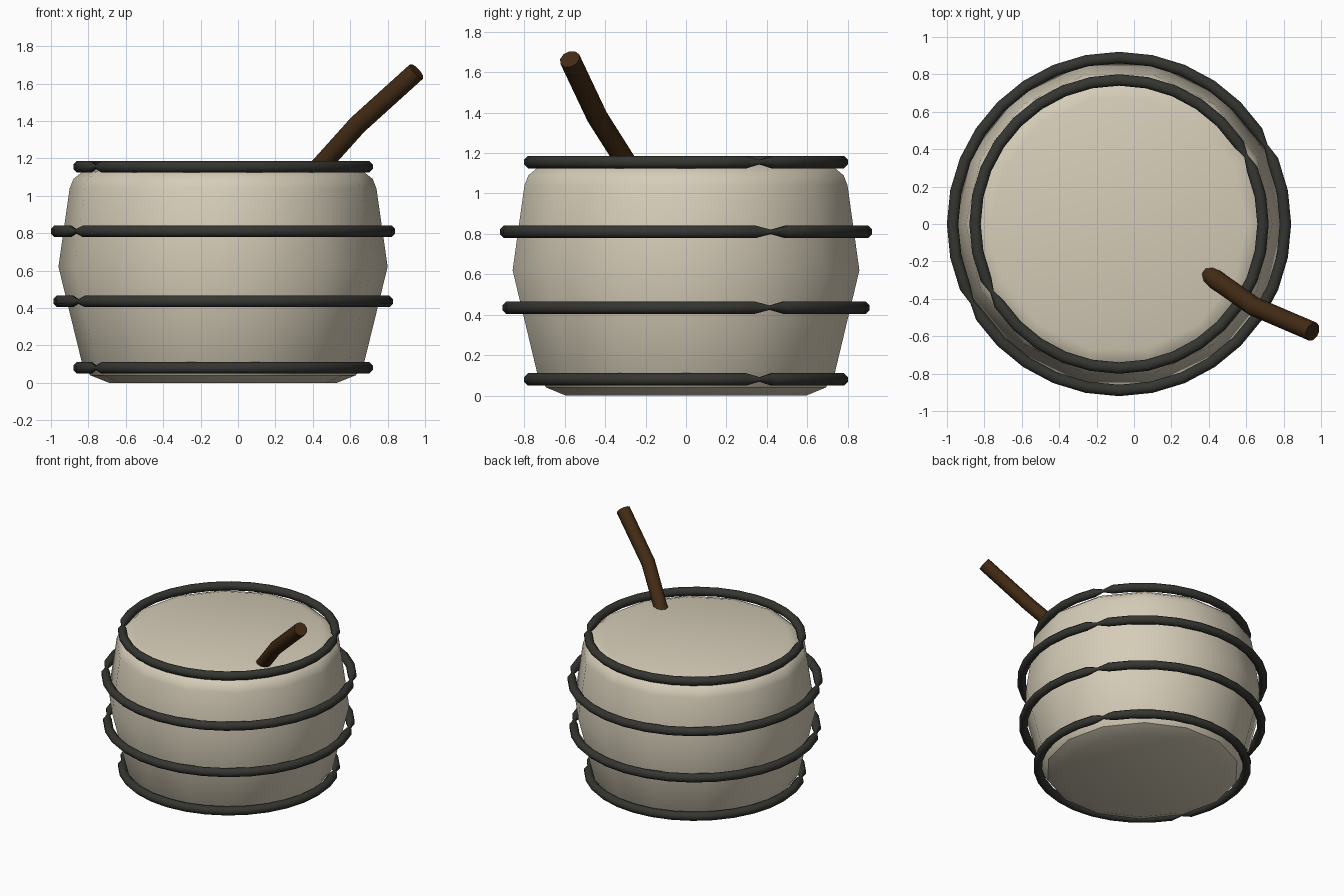
import bpy, bmesh
from math import pi, sin, cos, radians
from mathutils import Vector

cube = bpy.data.objects.get("Cube")
if cube:
    bpy.data.objects.remove(cube, do_unlink=True)

CX = -0.08  # barrel axis


def material(name, rgb):
    m = bpy.data.materials.new(name)
    m.use_nodes = True
    m.diffuse_color = (*rgb, 1)
    m.node_tree.nodes["Principled BSDF"].inputs["Base Color"].default_value = (*rgb, 1)
    return m


cream = material("cream wood", (0.67, 0.61, 0.48))
iron = material("dark iron", (0.035, 0.036, 0.03))
brown = material("dark brown wood", (0.055, 0.024, 0.007))


def loft(name, sections, mat, closed=False, smooth=40):
    """Skin a list of equal-sized point loops; cap the ends unless closed."""
    bm = bmesh.new()
    loops = [[bm.verts.new(p) for p in s] for s in sections]
    pairs = list(zip(loops, loops[1:]))
    if closed:
        pairs.append((loops[-1], loops[0]))
    else:
        bm.faces.new(loops[0])
        bm.faces.new(loops[-1])
    for a, b in pairs:
        for i in range(len(a)):
            j = (i + 1) % len(a)
            bm.faces.new((a[i], a[j], b[j], b[i]))
    bmesh.ops.recalc_face_normals(bm, faces=bm.faces)
    me = bpy.data.meshes.new(name)
    bm.to_mesh(me)
    bm.free()
    me.materials.append(mat)
    ob = bpy.data.objects.new(name, me)
    bpy.context.collection.objects.link(ob)
    bpy.ops.object.select_all(action="DESELECT")
    ob.select_set(True)
    bpy.context.view_layer.objects.active = ob
    bpy.ops.object.shade_smooth_by_angle(angle=radians(smooth))
    return ob


# Barrel body: fourteen-sided bulging profile
profile = [(0.61, 0), (0.71, 0.04), (0.755, 0.11), (0.88, 0.62),
           (0.82, 1.04), (0.80, 1.09), (0.75, 1.13), (0.685, 1.15)]
SIDES = 14
loft("barrel_body",
     [[(CX + r * cos(2 * pi * i / SIDES), r * sin(2 * pi * i / SIDES), z)
       for i in range(SIDES)] for r, z in profile], cream, smooth=30)


# Iron hoops: tubes pinched at two opposite places
def hoop(name, z, radius, tube=0.033, steps=32, sides=8):
    stations = [(k, 1.0) for k in range(steps)]
    stations += [(2.5, 0.35), (2.5 + steps / 2, 0.35)]
    sections = []
    for k, scale in sorted(stations):
        a = 2 * pi * k / steps
        ring = []
        for i in range(sides):
            b = 2 * pi * (i + 0.5) / sides
            r = radius + tube * scale * cos(b)
            ring.append((CX + r * cos(a), r * sin(a), z + tube * scale * sin(b)))
        sections.append(ring)
    loft(name, sections, iron, closed=True, smooth=60)


hoop("top_hoop", 1.155, 0.77)
hoop("upper_hoop", 0.81, 0.89)
hoop("lower_hoop", 0.435, 0.877)
hoop("bottom_hoop", 0.08, 0.77)

# Bent stick rising out of the lid
path = [Vector(p) for p in ((0.37, -0.25, 1.08), (0.64, -0.44, 1.38), (0.955, -0.575, 1.665))]
sections = []
for i, p in enumerate(path):
    d = path[min(i + 1, 2)] - path[max(i - 1, 0)]
    q = d.to_track_quat("Z", "Y")
    sections.append([p + q @ Vector((0.052 * cos(t * pi / 5), 0.052 * sin(t * pi / 5), 0))
                     for t in range(10)])
loft("stick", sections, brown)
